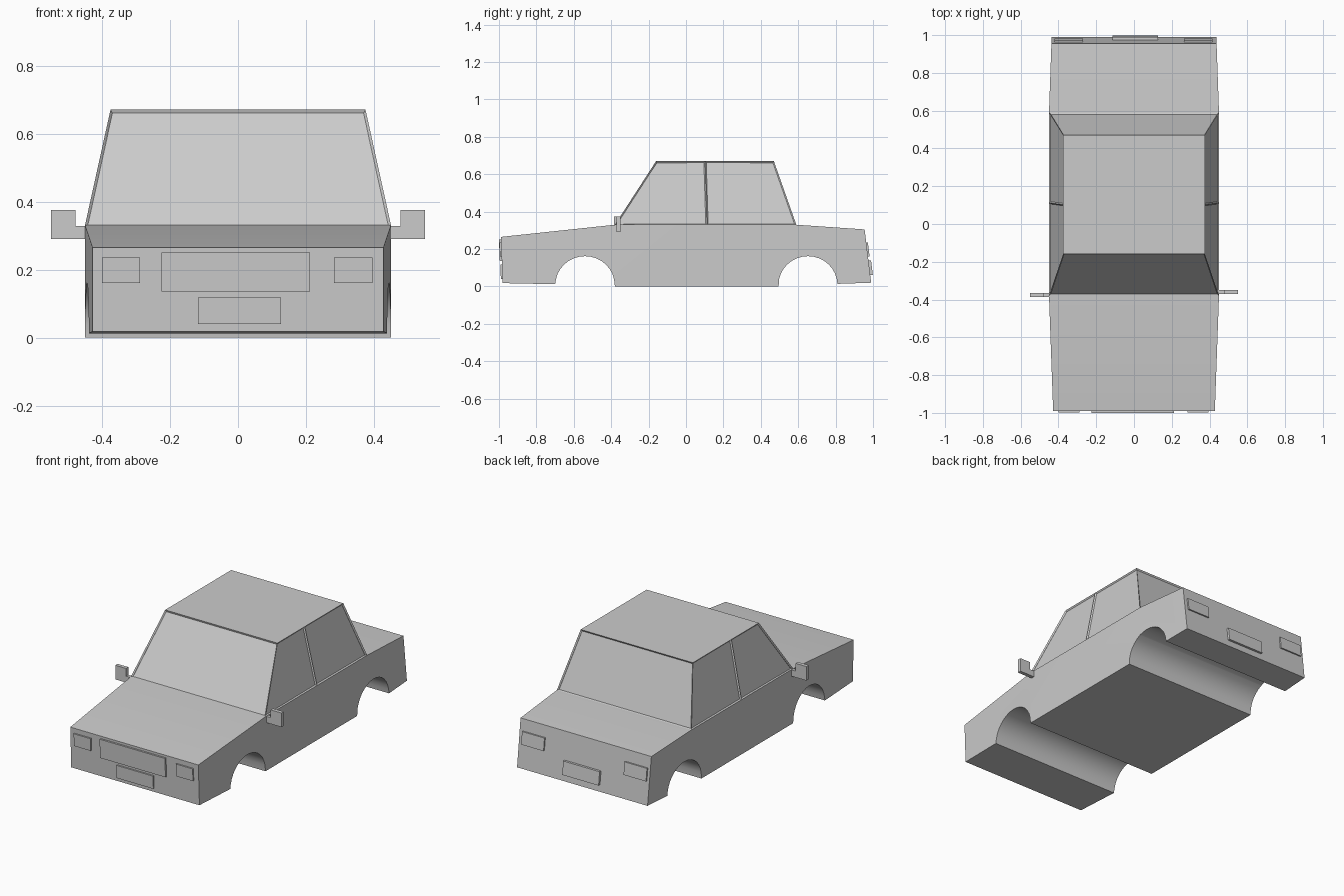
import bpy, bmesh, math
from mathutils import Vector

if "Cube" in bpy.data.objects:
    bpy.data.objects.remove(bpy.data.objects["Cube"])


def finish(bm, name):
    bmesh.ops.recalc_face_normals(bm, faces=bm.faces[:])
    me = bpy.data.meshes.new(name)
    bm.to_mesh(me)
    bm.free()
    ob = bpy.data.objects.new(name, me)
    bpy.context.collection.objects.link(ob)
    return ob


def extrude_profile(pts, axis, lo, hi):
    """Prism from a 2D outline, pushed along x (0) or y (1)."""
    bm = bmesh.new()
    def at(p, d):
        return (d, p[0], p[1]) if axis == 0 else (p[0], d, p[1])
    face = bm.faces.new([bm.verts.new(at(p, lo)) for p in pts])
    new = bmesh.ops.extrude_face_region(bm, geom=[face], use_keep_orig=True)["geom"]
    for v in new:
        if isinstance(v, bmesh.types.BMVert):
            v.co[axis] = hi
    return bm


def arch(cy, cz, r, h, n=16):
    """Wheel arch outline from front to back."""
    return [(cy - r * math.cos(math.pi * i / n), cz + h * math.sin(math.pi * i / n))
            for i in range(n + 1)]


# Lower body: side outline with both wheel arches cut through the full width
outline = [(-0.99, 0.265), (-0.98, 0.018)]
outline += [(-0.70, 0.012)] + arch(-0.54, 0.01, 0.158, 0.152)[1:-1] + [(-0.38, 0.0)]
outline += [(0.495, 0.0)] + arch(0.652, 0.01, 0.157, 0.152)[1:-1] + [(0.81, 0.014)]
outline += [(0.99, 0.02), (0.955, 0.305), (0.59, 0.33), (-0.38, 0.33)]
bm = extrude_profile(outline, 0, -0.45, 0.45)
bmesh.ops.bisect_plane(bm, geom=bm.verts[:] + bm.edges[:] + bm.faces[:], dist=1e-4,
                       plane_co=(0, 0.59, 0), plane_no=(0, 1, 0))
bmesh.ops.bisect_plane(bm, geom=bm.verts[:] + bm.edges[:] + bm.faces[:], dist=1e-4,
                       plane_co=(0, -0.38, 0), plane_no=(0, 1, 0))
for v in bm.verts:  # nose and tail narrow slightly
    y = v.co.y
    w = 0.45 - max(0, -0.38 - y) * 0.036 - max(0, y - 0.59) * 0.035
    v.co.x = math.copysign(w, v.co.x)
body = finish(bm, "body")
body.data.shade_smooth()
bpy.context.view_layer.objects.active = body
body.select_set(True)
bpy.ops.object.shade_smooth_by_angle(angle=math.radians(25))

# Cabin: tapered block with recessed windows and a centre pillar
bm = bmesh.new()
bmesh.ops.create_cube(bm, size=2)
for v in bm.verts:
    top, back = v.co.z > 0, v.co.y > 0
    v.co.x *= 0.375 if top else 0.45
    v.co.y = (0.47 if back else -0.16) if top else (0.59 if back else -0.38)
    v.co.z = 0.67 if top else 0.33
bmesh.ops.recalc_face_normals(bm, faces=bm.faces[:])
bm.normal_update()
sides = [f for f in bm.faces if abs(f.normal.x) > 0.8]
geom = sides + list({e for f in sides for e in f.edges}) + list({v for f in sides for v in f.verts})
bmesh.ops.bisect_plane(bm, geom=geom, plane_co=(0, 0.107, 0.5), plane_no=Vector((0, 1, 0.03)))
bm.normal_update()
windows = [f for f in bm.faces if abs(f.normal.z) < 0.9]
bmesh.ops.inset_individual(bm, faces=windows, thickness=0.009, depth=-0.008)
finish(bm, "cabin")


# Thin panels lying on the nose and tail faces
def panel(name, x0, x1, z0, z1, rear=False, out=0.009):
    bm = bmesh.new()
    bmesh.ops.create_cube(bm, size=1)
    for v in bm.verts:
        outer = (v.co.y > 0) == rear
        v.co.x = x0 if v.co.x < 0 else x1
        z = z0 if v.co.z < 0 else z1
        d = out if outer else -0.01
        v.co.z = z
        v.co.y = 0.99 - 0.123 * (z - 0.02) + d if rear else -0.98 - 0.04 * (z - 0.02) - d
    finish(bm, name)


panel("headlight_left", -0.40, -0.288, 0.16, 0.235)
panel("headlight_right", 0.283, 0.395, 0.16, 0.235)
panel("grille", -0.225, 0.212, 0.135, 0.25, out=0.011)
panel("front_plate", -0.118, 0.127, 0.04, 0.118)
panel("tail_light_left", -0.42, -0.27, 0.16, 0.235, rear=True)
panel("tail_light_right", 0.265, 0.415, 0.16, 0.235, rear=True)
panel("rear_plate", -0.115, 0.128, 0.06, 0.14, rear=True, out=0.014)

# Door mirrors: L-shaped stem and head
shape = [(0.445, 0.29), (0.55, 0.29), (0.55, 0.375), (0.478, 0.375), (0.478, 0.328), (0.445, 0.328)]
for side, y, name in ((-1, -0.375, "mirror_left"), (1, -0.36, "mirror_right")):
    finish(extrude_profile([(side * x, z) for x, z in shape], 1, y - 0.011, y + 0.011), name)
